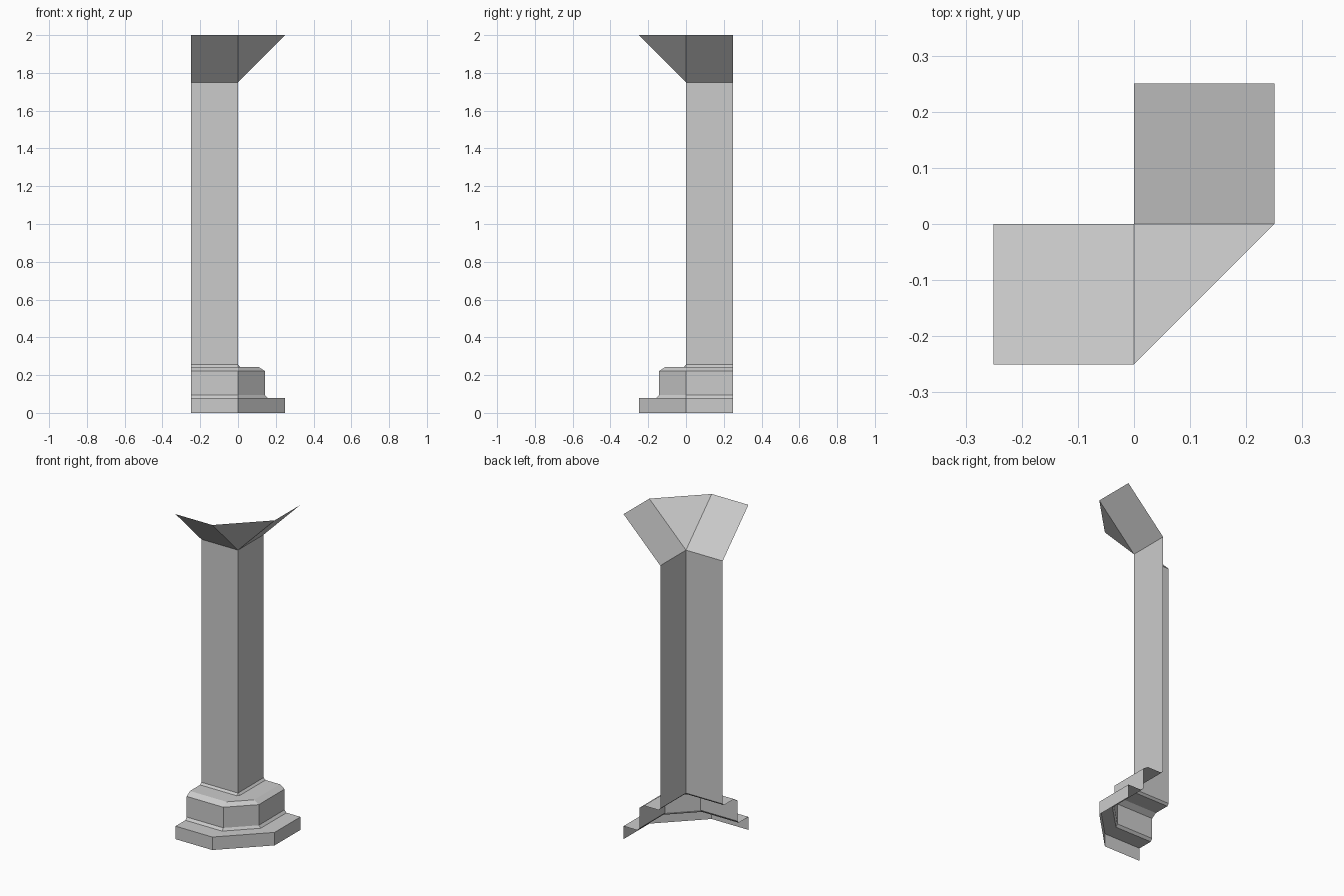
import bpy
import bmesh

if "Cube" in bpy.data.objects:
    bpy.data.objects.remove(bpy.data.objects["Cube"])

HALF = 0.25


def plan(d, z):
    # Corner outline pushed outward by d, with a chamfered corner
    return [(-HALF, -d, z), (0, -d, z), (d, 0, z), (d, HALF, z)]


def sweep(name, profile):
    # Open shell that follows a (offset, height) profile around the corner
    bm = bmesh.new()
    rows = [[bm.verts.new(p) for p in plan(d, z)] for d, z in profile]
    for low, high in zip(rows, rows[1:]):
        for i in range(3):
            bm.faces.new((low[i], low[i + 1], high[i + 1], high[i]))
    bmesh.ops.remove_doubles(bm, verts=bm.verts, dist=1e-5)
    mesh = bpy.data.meshes.new(name)
    bm.to_mesh(mesh)
    bm.free()
    obj = bpy.data.objects.new(name, mesh)
    bpy.context.collection.objects.link(obj)
    return obj


# Stepped base with small fillets
sweep("base", [(0.25, 0), (0.25, 0.08), (0.155, 0.08), (0.142, 0.095),
               (0.142, 0.222), (0.11, 0.243), (0.012, 0.243), (0, 0.255)])

# Plain square-cornered shaft
sweep("shaft", [(0, 0.255), (0, 1.75)])

# Flared top
sweep("capital", [(0, 1.75), (0.25, 2.0)])
